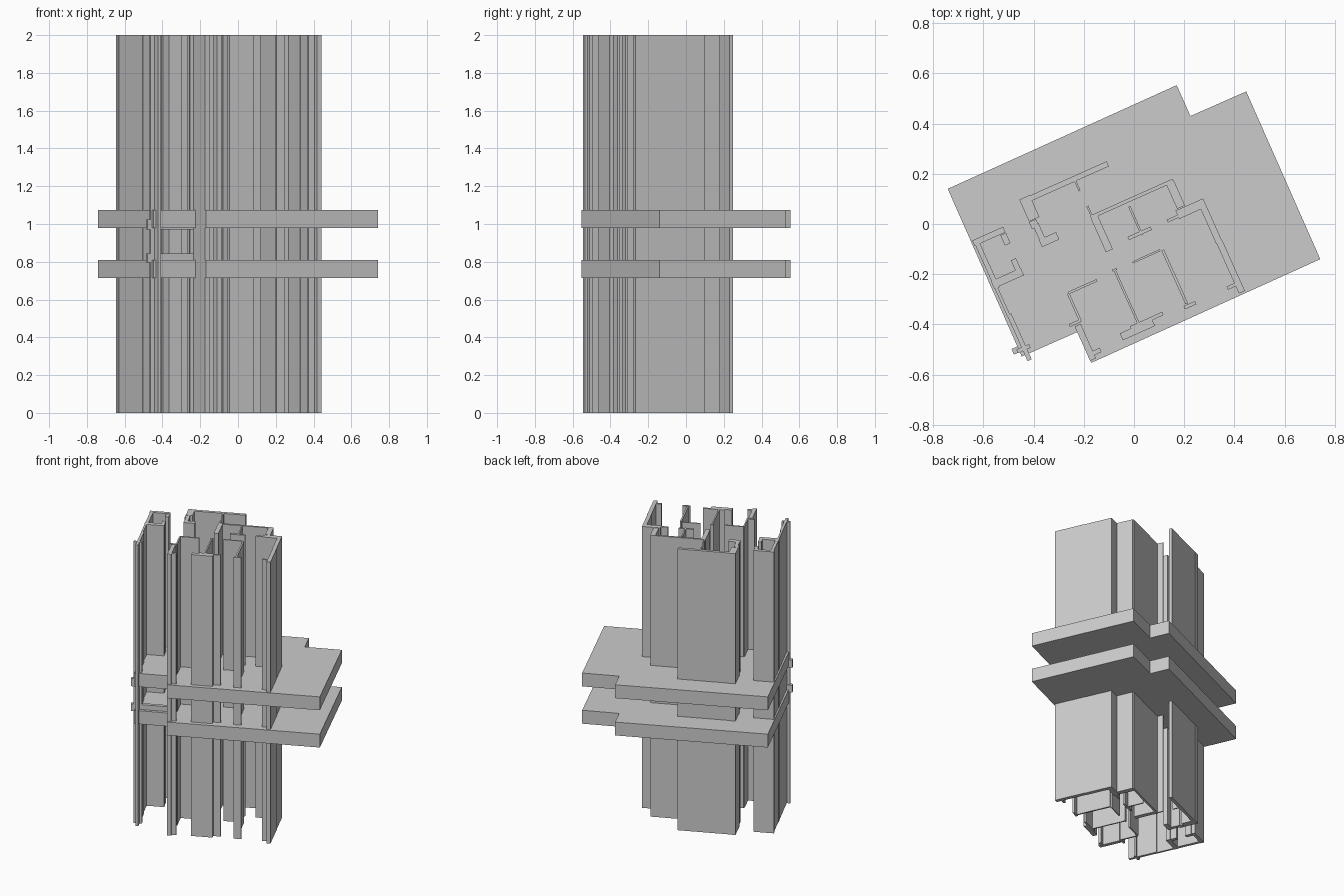
import bpy, bmesh, math
from mathutils import Vector

ANGLE = math.radians(24.1)                      # the whole plan is turned by this angle
U = Vector((math.cos(ANGLE), math.sin(ANGLE)))
V = Vector((-U.y, U.x))


def extrude_outlines(name, outlines, z0, z1):
    """One object made of several flat outlines raised from z0 to z1."""
    bm = bmesh.new()
    for pts in outlines:
        low = [bm.verts.new((p[0], p[1], z0)) for p in pts]
        high = [bm.verts.new((p[0], p[1], z1)) for p in pts]
        bm.faces.new(low[::-1])
        bm.faces.new(high)
        n = len(pts)
        for i in range(n):
            j = (i + 1) % n
            bm.faces.new((low[i], low[j], high[j], high[i]))
    bmesh.ops.recalc_face_normals(bm, faces=bm.faces[:])
    mesh = bpy.data.meshes.new(name)
    bm.to_mesh(mesh)
    bm.free()
    obj = bpy.data.objects.new(name, mesh)
    bpy.context.collection.objects.link(obj)
    return obj


def rect(x, y, along, across):
    """Turned rectangle from its lowest corner and its two side lengths."""
    p = Vector((x, y))
    return [p, p + U * along, p + U * along + V * across, p + V * across]


# Wall groups: corner x, corner y, length along plan, length across plan
walls = {
    "left_room_walls": [
        (-.553, -.261, .020, .215), (-.635, -.088, .135, .024),
        (-.514, -.086, .024, .045), (-.557, -.257, .130, .032),
        (-.462, -.209, .022, .070)],
    "left_outer_wall": [
        (-.505, -.368, .013, .120), (-.424, -.546, .018, .200),
        (-.462, -.515, .055, .016)],
    "back_left_walls": [
        (-.446, .075, .379, .022), (-.418, .010, .045, .095),
        (-.406, -.020, .030, .030), (-.366, -.088, .024, .090),
        (-.366, -.092, .075, .032), (-.220, .130, .008, .050)],
    "middle_room_walls": [
        (-.170, .026, .008, .048), (-.112, -.112, .030, .145),
        (-.170, .020, .360, .014), (.028, -.046, .009, .125),
        (-.020, -.064, .100, .014), (.172, .060, .034, .110),
        (.135, .006, .070, .012)],
    "right_outer_wall": [
        (.180, .020, .120, .036), (.328, -.080, .026, .180),
        (.418, -.277, .026, .220), (.374, -.262, .055, .014)],
    "front_left_room_walls": [
        (-.260, -.280, .125, .010), (-.218, -.388, .010, .120),
        (-.255, -.410, .050, .012), (-.175, -.545, .026, .150),
        (-.175, -.530, .050, .018)],
    "front_middle_walls": [
        (.020, -.412, .009, .245), (-.085, -.190, .020, .008),
        (-.044, -.463, .140, .030), (-.010, -.420, .140, .014)],
    "front_right_walls": [
        (-.004, -.157, .120, .008), (.205, -.320, .011, .235),
        (.203, -.340, .050, .014)],
}
for name, rects in walls.items():
    extrude_outlines(name, [rect(*r) for r in rects], 0, 2)

# Floor and ceiling slabs: half outline repeated by a half turn
half = [(.170, .553), (.225, .430), (.447, .528), (.742, -.140)]
outline = half + [(-x, -y) for x, y in half]
extrude_outlines("floor_slab", [outline], .715, .81)
extrude_outlines("ceiling_slab", [outline], .98, 1.075)

# Beams along the recessed front edge
for name, z0, z1 in (("lower_sill", .795, .845), ("upper_lintel", .97, 1.025)):
    extrude_outlines(name, [rect(-.478, -.52, .27, .024)], z0, z1)
